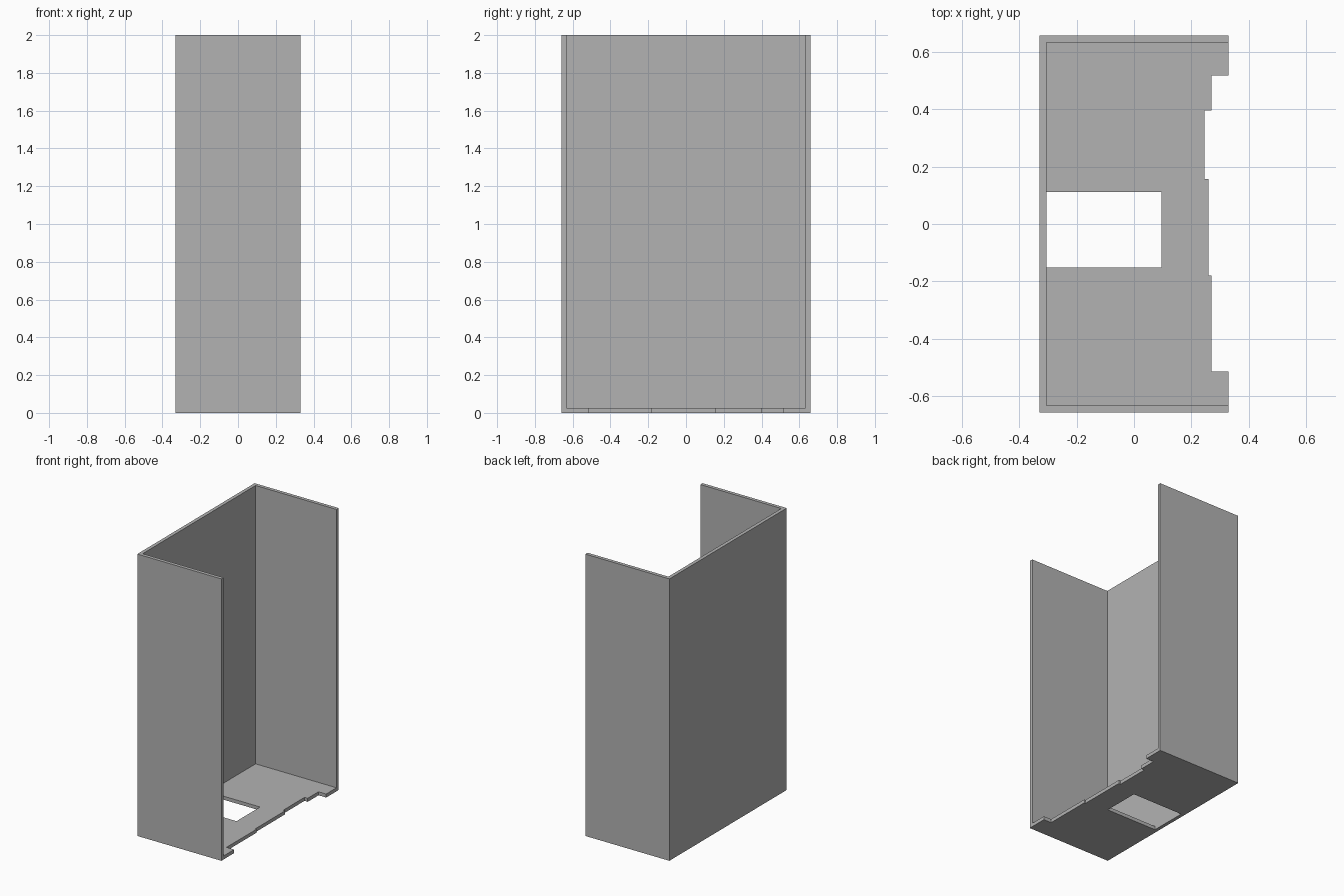
import bpy
import bmesh

cube = bpy.data.objects.get("Cube")
if cube:
    bpy.data.objects.remove(cube, do_unlink=True)

HALF_X, HALF_Y, HEIGHT, WALL = 0.33, 0.658, 2.0, 0.025
IN_X, IN_Y = WALL - HALF_X, HALF_Y - WALL

# Single grey finish
grey = bpy.data.materials.new("plain_grey")
grey.use_nodes = True
colour = (0.45, 0.45, 0.45, 1)
grey.diffuse_color = colour
grey.node_tree.nodes["Principled BSDF"].inputs["Base Color"].default_value = colour


def extrude_outline(name, outline, height):
    """Raise a flat outline from the ground into a solid part."""
    bm = bmesh.new()
    base = bm.faces.new([bm.verts.new((x, y, 0)) for x, y in outline])
    raised = bmesh.ops.extrude_face_region(bm, geom=[base], use_keep_orig=True)
    top = [v for v in raised["geom"] if isinstance(v, bmesh.types.BMVert)]
    bmesh.ops.translate(bm, verts=top, vec=(0, 0, height))
    bmesh.ops.recalc_face_normals(bm, faces=bm.faces)
    mesh = bpy.data.meshes.new(name)
    bm.to_mesh(mesh)
    bm.free()
    mesh.materials.append(grey)
    obj = bpy.data.objects.new(name, mesh)
    bpy.context.collection.objects.link(obj)
    return obj


# Three upright walls, open towards +x
extrude_outline("wall_shell", [
    (HALF_X, -HALF_Y), (HALF_X, -IN_Y), (IN_X, -IN_Y), (IN_X, IN_Y),
    (HALF_X, IN_Y), (HALF_X, HALF_Y), (-HALF_X, HALF_Y), (-HALF_X, -HALF_Y),
], HEIGHT)

# Stepped open edge of the floor: (depth, y where that depth ends)
steps = [(HALF_X, -0.515), (0.27, -0.18), (0.26, 0.157),
         (0.245, 0.396), (0.27, 0.517), (HALF_X, IN_Y)]
edge, start = [], -IN_Y
for depth, end in steps:
    edge += [(depth, start), (depth, end)]
    start = end

# Rectangular opening runs up to the closed wall
opening = [(IN_X, 0.112), (0.095, 0.112), (0.095, -0.152), (IN_X, -0.152)]
extrude_outline("floor_plate",
                edge + [(IN_X, IN_Y)] + opening + [(IN_X, -IN_Y)], WALL)
